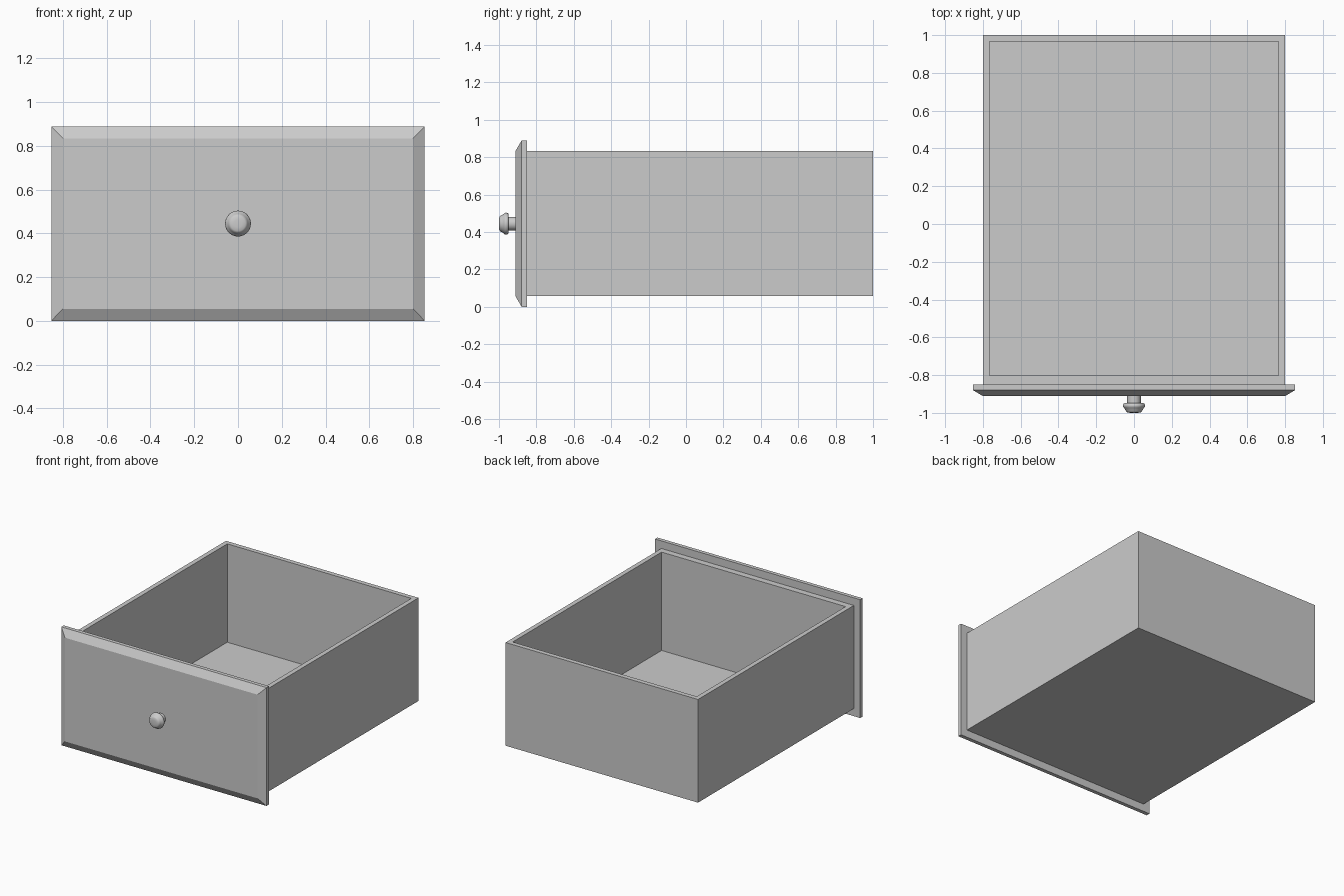
import bpy, bmesh, math

if "Cube" in bpy.data.objects:
    bpy.data.objects.remove(bpy.data.objects["Cube"])


def loft(name, rings, smooth=False):
    """Skin a list of equal-length point rings and cap both ends."""
    bm = bmesh.new()
    vs = [[bm.verts.new(p) for p in ring] for ring in rings]
    n = len(vs[0])
    for a, b in zip(vs, vs[1:]):
        for i in range(n):
            j = (i + 1) % n
            bm.faces.new((a[i], a[j], b[j], b[i]))
    bm.faces.new(vs[0][::-1])
    bm.faces.new(vs[-1])
    bmesh.ops.recalc_face_normals(bm, faces=bm.faces)
    me = bpy.data.meshes.new(name)
    bm.to_mesh(me)
    bm.free()
    ob = bpy.data.objects.new(name, me)
    bpy.context.collection.objects.link(ob)
    if smooth:
        bpy.ops.object.select_all(action='DESELECT')
        bpy.context.view_layer.objects.active = ob
        ob.select_set(True)
        bpy.ops.object.shade_smooth_by_angle(angle=math.radians(35))
    return ob


def rect_xy(hx, y0, y1, z):
    return [(-hx, y0, z), (hx, y0, z), (hx, y1, z), (-hx, y1, z)]


def rect_xz(hx, z0, z1, y):
    return [(-hx, y, z0), (hx, y, z0), (hx, y, z1), (-hx, y, z1)]


def circle_xz(r, y, zc, n=32):
    return [(r * math.cos(2 * math.pi * i / n), y,
             zc + r * math.sin(2 * math.pi * i / n)) for i in range(n)]


# Open tray: outer walls, rim, inner walls, floor
loft("drawer_box", [
    rect_xy(0.80, -0.85, 1.0, 0.057),
    rect_xy(0.80, -0.85, 1.0, 0.832),
    rect_xy(0.765, -0.803, 0.965, 0.832),
    rect_xy(0.765, -0.803, 0.965, 0.093),
])

# Front panel with chamfered edge
loft("front_panel", [
    rect_xz(0.853, 0.0, 0.889, -0.85),
    rect_xz(0.853, 0.0, 0.889, -0.879),
    rect_xz(0.80, 0.055, 0.834, -0.911),
])

# Turned knob: neck, flange, domed cap
profile = [(0.036, -0.905), (0.036, -0.948), (0.050, -0.948), (0.056, -0.953),
           (0.059, -0.961), (0.057, -0.969), (0.052, -0.974), (0.045, -0.986),
           (0.041, -0.994), (0.034, -0.998), (0.018, -1.0)]
loft("knob", [circle_xz(r, y, 0.4445) for r, y in profile], smooth=True)
